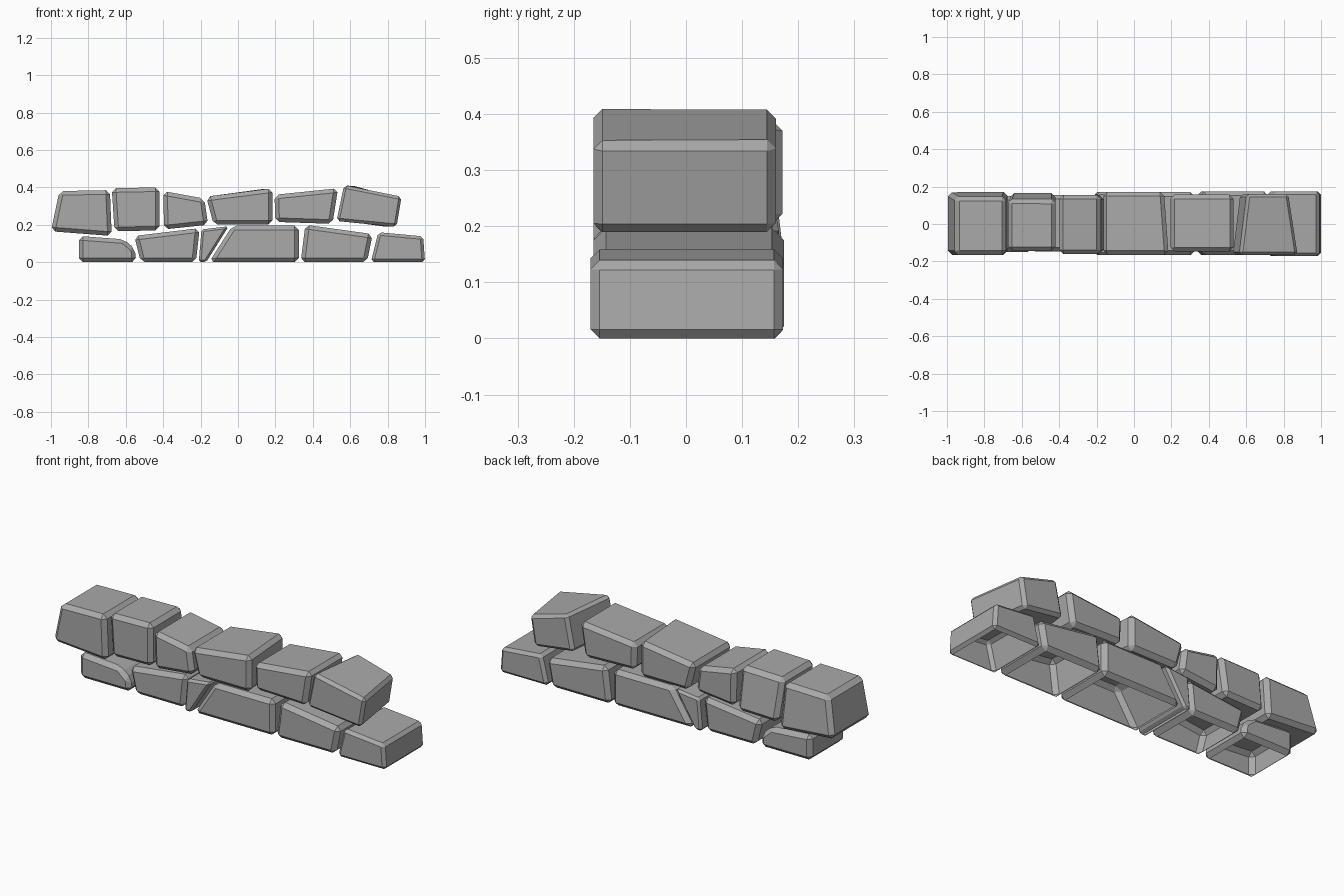
import bpy
import bmesh

cube = bpy.data.objects.get("Cube")
if cube:
    bpy.data.objects.remove(cube, do_unlink=True)

stone_grey = bpy.data.materials.new("stone grey")
stone_grey.use_nodes = True
colour = (0.4, 0.4, 0.4, 1)
stone_grey.diffuse_color = colour
stone_grey.node_tree.nodes["Principled BSDF"].inputs["Base Color"].default_value = colour


def stone(name, profile, front=-0.165, back=0.17, lean=0, pinch=(0, 0),
          bevel=0.022, hollow=False):
    """Extrude an (x, z) outline in depth, lean its back, chamfer the edges."""
    xs, zs = zip(*profile)
    mid_x, low, high = sum(xs) / len(xs), min(zs), max(zs)
    bm = bmesh.new()
    near = [bm.verts.new((x, front, z)) for x, z in profile]
    far = []
    for x, z in profile:
        shift = pinch[0] if x < mid_x else -pinch[1]
        y = back - lean * (z - low) / (high - low)
        far.append(bm.verts.new((x + shift, y, z)))
    bm.faces.new(near)
    bm.faces.new(far[::-1])
    count = len(profile)
    for i in range(count):
        j = (i + 1) % count
        bm.faces.new((near[i], far[i], far[j], near[j]))
    bmesh.ops.recalc_face_normals(bm, faces=bm.faces)
    bmesh.ops.bevel(bm, geom=bm.edges[:], offset=bevel, segments=1,
                    profile=0.5, affect='EDGES', clamp_overlap=True)
    # Ground stones are open underneath
    if hollow:
        under = [f for f in bm.faces if all(v.co.z < 0.001 for v in f.verts)]
        bmesh.ops.delete(bm, geom=under, context='FACES')
    mesh = bpy.data.meshes.new(name)
    bm.to_mesh(mesh)
    bm.free()
    mesh.materials.append(stone_grey)
    obj = bpy.data.objects.new(name, mesh)
    bpy.context.scene.collection.objects.link(obj)


# Upper course, from right to left of the model
stone("upper_stone_1", [(-.955, .38), (-.685, .385), (-.675, .14), (-1, .165)],
      back=.175, lean=.03)
stone("upper_stone_2", [(-.675, .395), (-.42, .4), (-.42, .17), (-.66, .165)],
      front=-.145, back=.17, lean=.04)
stone("upper_stone_3", [(-.4, .38), (-.18, .34), (-.16, .2), (-.395, .175)],
      front=-.16, back=.155)
stone("upper_stone_4", [(-.17, .35), (.185, .395), (.185, .2), (-.13, .2)],
      back=.172, pinch=(0, .025))
stone("upper_stone_5", [(.195, .36), (.535, .395), (.505, .205), (.2, .215)],
      front=-.148, back=.157)
stone("upper_stone_6", [(.565, .412), (.877, .35), (.85, .188), (.525, .22)],
      back=.16, pinch=(.04, .05), bevel=.016)

# Lower course
stone("lower_stone_1", [(-.85, .14), (-.61, .122), (-.55, .07), (-.545, 0), (-.85, 0)],
      front=-.15, back=.15, hollow=True)
stone("lower_stone_2", [(-.555, .14), (-.205, .182), (-.225, 0), (-.52, 0)],
      front=-.148, back=.155, hollow=True)
stone("lower_stone_3", [(-.195, .175), (-.05, .192), (-.17, 0), (-.21, 0)],
      back=.17, bevel=.012, hollow=True)
stone("lower_stone_4", [(-.03, .195), (.325, .195), (.325, 0), (-.155, 0)],
      back=.17, hollow=True)
stone("lower_stone_5", [(.36, .2), (.72, .15), (.69, 0), (.335, 0)],
      back=.175, hollow=True)
stone("lower_stone_6", [(.75, .16), (.99, .138), (1, 0), (.71, 0)],
      front=-.17, back=.173, bevel=.016, hollow=True)
